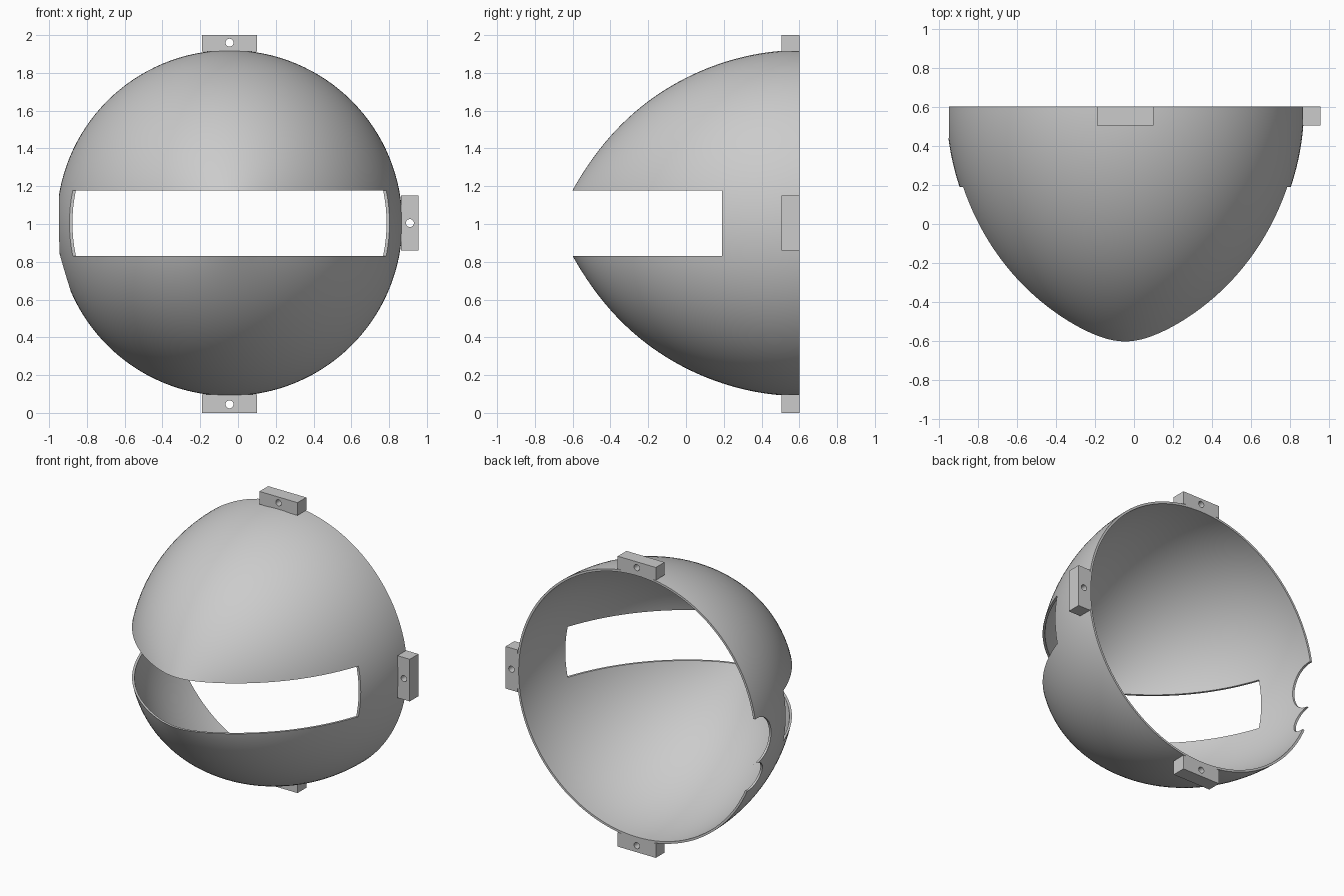
import bpy, bmesh, math
from mathutils import Matrix, Vector

if "Cube" in bpy.data.objects:
    bpy.data.objects.remove(bpy.data.objects["Cube"])

CX, CZ = -0.045, 1.005      # dome axis
RIM_Y, RADIUS, WALL = 0.6, 0.915, 0.015

grey = bpy.data.materials.new("plain grey")
grey.use_nodes = True
grey.diffuse_color = (0.6, 0.6, 0.6, 1)
grey.node_tree.nodes["Principled BSDF"].inputs["Base Color"].default_value = (0.6, 0.6, 0.6, 1)


def add_object(name, bm):
    bmesh.ops.recalc_face_normals(bm, faces=bm.faces)
    mesh = bpy.data.meshes.new(name)
    bm.to_mesh(mesh)
    bm.free()
    mesh.materials.append(grey)
    obj = bpy.data.objects.new(name, mesh)
    bpy.context.collection.objects.link(obj)
    return obj


def box(name, low, high):
    low, high = Vector(low), Vector(high)
    bm = bmesh.new()
    bmesh.ops.create_cube(bm, size=1, matrix=Matrix.Translation((low + high) / 2)
                          @ Matrix.Diagonal((*(high - low), 1)))
    return add_object(name, bm)


def rod(name, centre, radius, length, axis):
    bm = bmesh.new()
    turn = Matrix.Rotation(math.pi / 2, 4, "Y" if axis == "x" else "X")
    bmesh.ops.create_cone(bm, cap_ends=True, segments=48, radius1=radius, radius2=radius,
                          depth=length, matrix=Matrix.Translation(centre) @ turn)
    return add_object(name, bm)


def cut(obj, cutter):
    mod = obj.modifiers.new("cut", "BOOLEAN")
    mod.operation, mod.solver, mod.object = "DIFFERENCE", "EXACT", cutter
    bpy.context.view_layer.objects.active = obj
    bpy.ops.object.modifier_apply(modifier=mod.name)
    bpy.data.objects.remove(cutter)


def smooth(obj):
    bpy.ops.object.select_all(action="DESELECT")
    obj.select_set(True)
    bpy.context.view_layer.objects.active = obj
    bpy.ops.object.shade_smooth_by_angle(angle=math.radians(30))


# Thin pointed dome: outer and inner profile revolved about the y axis
RINGS, SEGMENTS = 40, 128
outer, inner = [], []
for i in range(RINGS + 1):
    t = 1.25 * i / RINGS
    r = RADIUS - 0.4 * t**2 - 0.055 * t**6
    slope = 0.8 * t + 0.33 * t**5
    n = math.hypot(1, slope)
    outer.append((r, RIM_Y - t))
    inner.append((r - WALL / n, RIM_Y - t + WALL * slope / n))
profile = outer + inner[::-1]

bm = bmesh.new()
loops = []
for s in range(SEGMENTS):
    a = math.tau * s / SEGMENTS
    loops.append([bm.verts.new((CX + r * math.cos(a), y, CZ + r * math.sin(a)))
                  for r, y in profile])
for s in range(SEGMENTS):
    p, q = loops[s], loops[(s + 1) % SEGMENTS]
    for k in range(len(p)):
        j = (k + 1) % len(p)
        bm.faces.new((p[k], p[j], q[j], q[k]))
dome = add_object("dome_shell", bm)

# Wide slot across the front, and two round bites in the rim
cut(dome, box("slot_cutter", (-2, -2, 0.83), (2, 0.19, 1.178)))
cut(dome, rod("large_bite_cutter", (-1, 0.585, 1.0), 0.157, 0.9, "x"))
cut(dome, rod("small_bite_cutter", (-1, 0.585, 0.745), 0.1, 0.9, "x"))
smooth(dome)

# Mounting tabs with a screw hole, seated in the rim
HALF, SEAT = 0.145, 0.907
tabs = [
    ("top_tab", (CX - HALF, 0.505, CZ + SEAT), (CX + HALF, RIM_Y, 2.0), (CX, RIM_Y, 1.96)),
    ("bottom_tab", (CX - HALF, 0.505, 0), (CX + HALF, RIM_Y, CZ - SEAT), (CX, RIM_Y, 0.045)),
    ("left_tab", (CX + SEAT, 0.505, CZ - HALF), (0.955, RIM_Y, CZ + HALF), (0.91, RIM_Y, CZ)),
]
for name, low, high, hole in tabs:
    tab = box(name, low, high)
    cut(tab, rod("hole_cutter", hole, 0.021, 0.5, "y"))
    smooth(tab)
